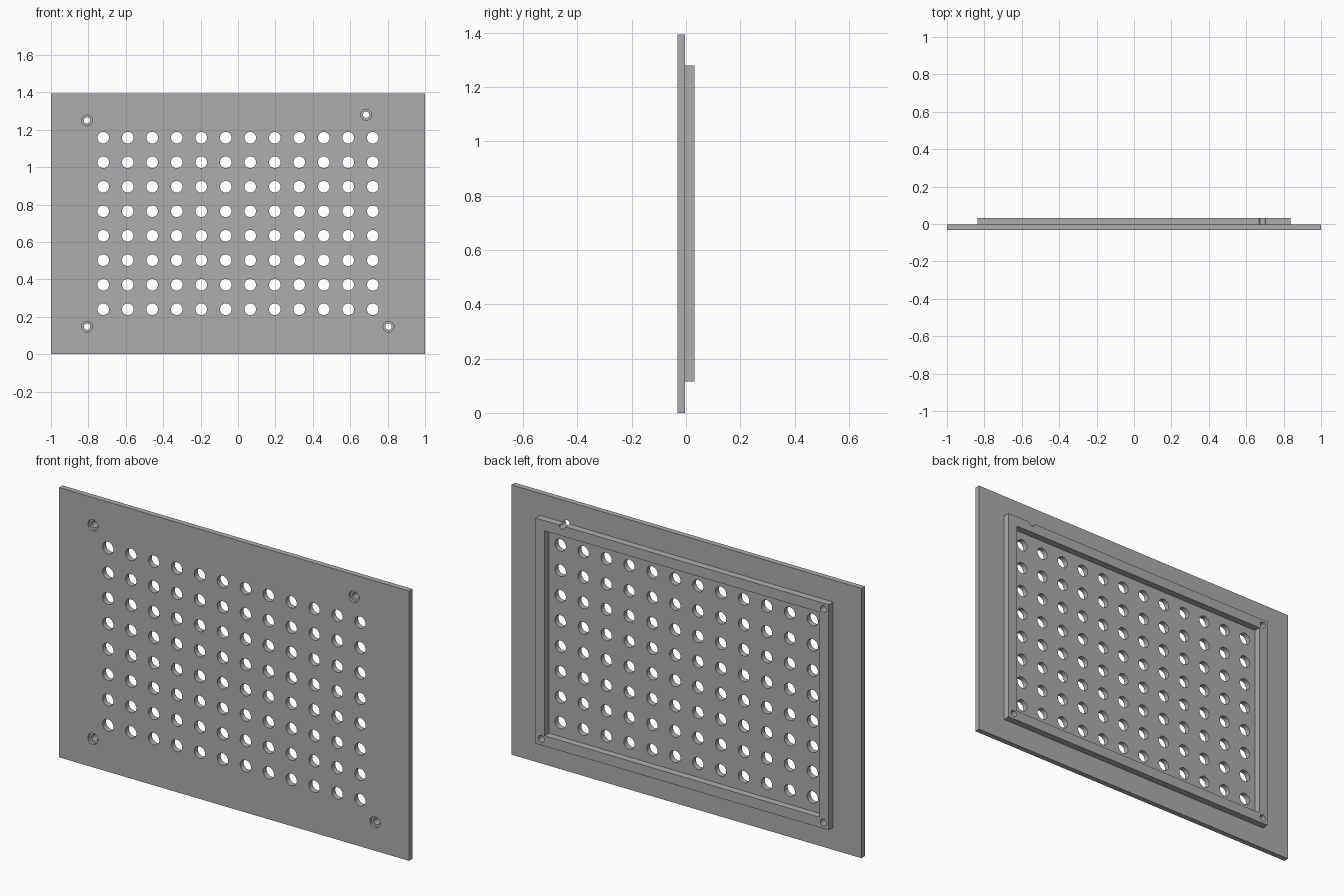
import bpy, bmesh, math
from mathutils import Matrix

cube = bpy.data.objects.get("Cube")
if cube:
    bpy.data.objects.remove(cube, do_unlink=True)

# Overall sizes
HEIGHT = 1.394
FRONT, JOINT, BACK = -0.032, -0.004, 0.032
RIM = (-0.838, 0.838, 0.115, 1.28)
RIM_WIDTH = 0.053
SCREWS = [(-0.807, 1.25), (0.685, 1.28), (-0.807, 0.147), (0.805, 0.147)]
PITCH = 0.131

grey = bpy.data.materials.new("plain grey")
grey.use_nodes = True
colour = (0.42, 0.42, 0.42, 1)
grey.diffuse_color = colour
grey.node_tree.nodes["Principled BSDF"].inputs["Base Color"].default_value = colour


def make_object(name, bm):
    mesh = bpy.data.meshes.new(name)
    bm.to_mesh(mesh)
    bm.free()
    mesh.materials.append(grey)
    obj = bpy.data.objects.new(name, mesh)
    bpy.context.collection.objects.link(obj)
    return obj


def box(name, x0, x1, y0, y1, z0, z1):
    bm = bmesh.new()
    place = Matrix.Translation(((x0 + x1) / 2, (y0 + y1) / 2, (z0 + z1) / 2))
    size = Matrix.Diagonal((x1 - x0, y1 - y0, z1 - z0, 1))
    bmesh.ops.create_cube(bm, size=1, matrix=place @ size)
    return make_object(name, bm)


def pegs(name, points, radius, y0, y1, sides=32):
    """Cylinders along y, used as one drill."""
    bm = bmesh.new()
    turn = Matrix.Rotation(math.pi / 2, 4, 'X')
    for x, z in points:
        bmesh.ops.create_cone(bm, cap_ends=True, segments=sides, radius1=radius,
                              radius2=radius, depth=y1 - y0,
                              matrix=Matrix.Translation((x, (y0 + y1) / 2, z)) @ turn)
    return make_object(name, bm)


def cut(target, cutter):
    cutter.hide_render = True
    mod = target.modifiers.new("cut", 'BOOLEAN')
    mod.operation, mod.solver, mod.object = 'DIFFERENCE', 'EXACT', cutter
    bpy.ops.object.select_all(action='DESELECT')
    bpy.context.view_layer.objects.active = target
    target.select_set(True)
    bpy.ops.object.modifier_apply(modifier=mod.name)
    bpy.data.objects.remove(cutter, do_unlink=True)


# Front plate with vent holes, screw holes and recesses for the screw heads
plate = box("front_plate", -1, 1, FRONT, JOINT, 0, HEIGHT)
vents = [((i - 5.5) * PITCH, 0.24 + j * PITCH) for i in range(12) for j in range(8)]
cut(plate, pegs("vent_drill", vents, 0.031, -0.1, 0.1))
cut(plate, pegs("screw_drill", SCREWS, 0.017, -0.1, 0.1))
cut(plate, pegs("recess_drill", SCREWS, 0.029, -0.1, -0.018))

# Raised rim on the back; one screw hole notches its top edge
x0, x1, z0, z1 = RIM
w = RIM_WIDTH
rim = box("back_rim", x0, x1, JOINT, BACK, z0, z1)
cut(rim, box("rim_opening", x0 + w, x1 - w, -0.1, 0.1, z0 + w, z1 - w))
cut(rim, pegs("rim_drill", SCREWS, 0.017, -0.1, 0.1))

# Smooth hole walls with sharp edges
for part in (plate, rim):
    bpy.ops.object.select_all(action='DESELECT')
    bpy.context.view_layer.objects.active = part
    part.select_set(True)
    bpy.ops.object.shade_smooth_by_angle(angle=math.radians(30))
